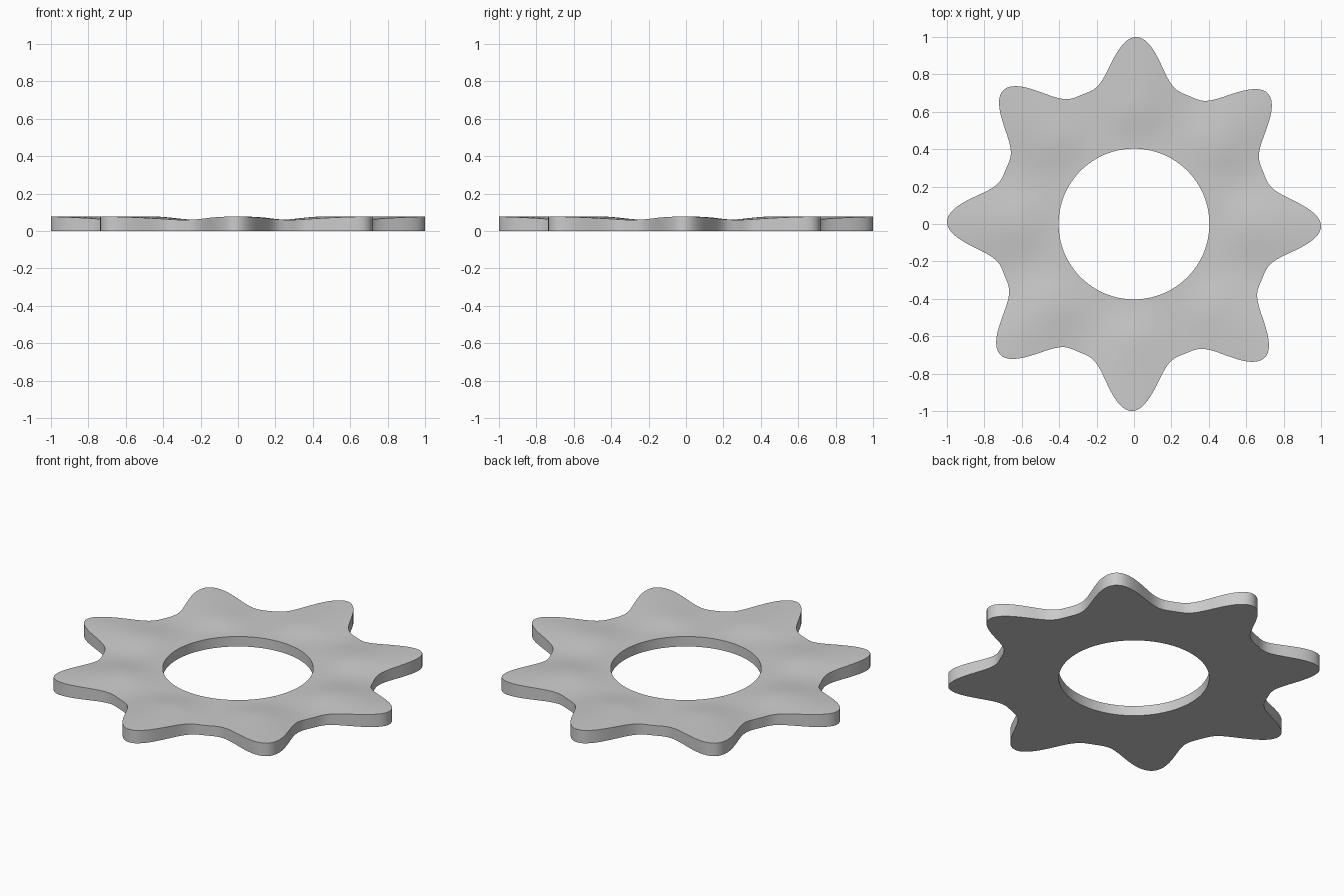
import bpy, bmesh, math

cube = bpy.data.objects.get("Cube")
if cube:
    bpy.data.objects.remove(cube)

POINTS = 8
STEPS = 320
RINGS = 16
HOLE = 0.403
SKEW = math.radians(-0.7)


def wave(a):
    # 1 at each star tip, 0 in each valley
    return (1 + math.cos(POINTS * (a - SKEW))) / 2


def outer_radius(a):
    return 0.745 + 0.255 * wave(a) ** 1.8


def top_height(r, a):
    # Low around the hole and valleys, swelling towards the tips
    t = min(max((r - 0.41) / 0.24, 0), 1)
    return 0.059 + 0.018 * t * t * (3 - 2 * t) * wave(a)


def polar(r, a, z):
    return (r * math.cos(a), r * math.sin(a), z)


grey = bpy.data.materials.new("plain grey")
grey.use_nodes = True
colour = (0.6, 0.6, 0.6, 1)
grey.diffuse_color = colour
grey.node_tree.nodes["Principled BSDF"].inputs["Base Color"].default_value = colour

# Each spoke is a closed section: bottom pair, then the top from rim to hole
bm = bmesh.new()
sections = []
for i in range(STEPS):
    a = math.tau * i / STEPS
    rim = outer_radius(a)
    section = [bm.verts.new(polar(HOLE, a, 0)), bm.verts.new(polar(rim, a, 0))]
    for k in range(RINGS + 1):
        r = rim + (HOLE - rim) * k / RINGS
        section.append(bm.verts.new(polar(r, a, top_height(r, a))))
    sections.append(section)

# Join neighbouring sections into a ring
for i, s in enumerate(sections):
    n = sections[(i + 1) % STEPS]
    for k in range(len(s)):
        m = (k + 1) % len(s)
        bm.faces.new((s[k], n[k], n[m], s[m]))
bmesh.ops.recalc_face_normals(bm, faces=bm.faces)

mesh = bpy.data.meshes.new("star_ring")
bm.to_mesh(mesh)
bm.free()
mesh.materials.append(grey)
ring = bpy.data.objects.new("star_ring", mesh)
bpy.context.collection.objects.link(ring)
bpy.context.view_layer.objects.active = ring
ring.select_set(True)
bpy.ops.object.shade_smooth_by_angle(angle=math.radians(40))
